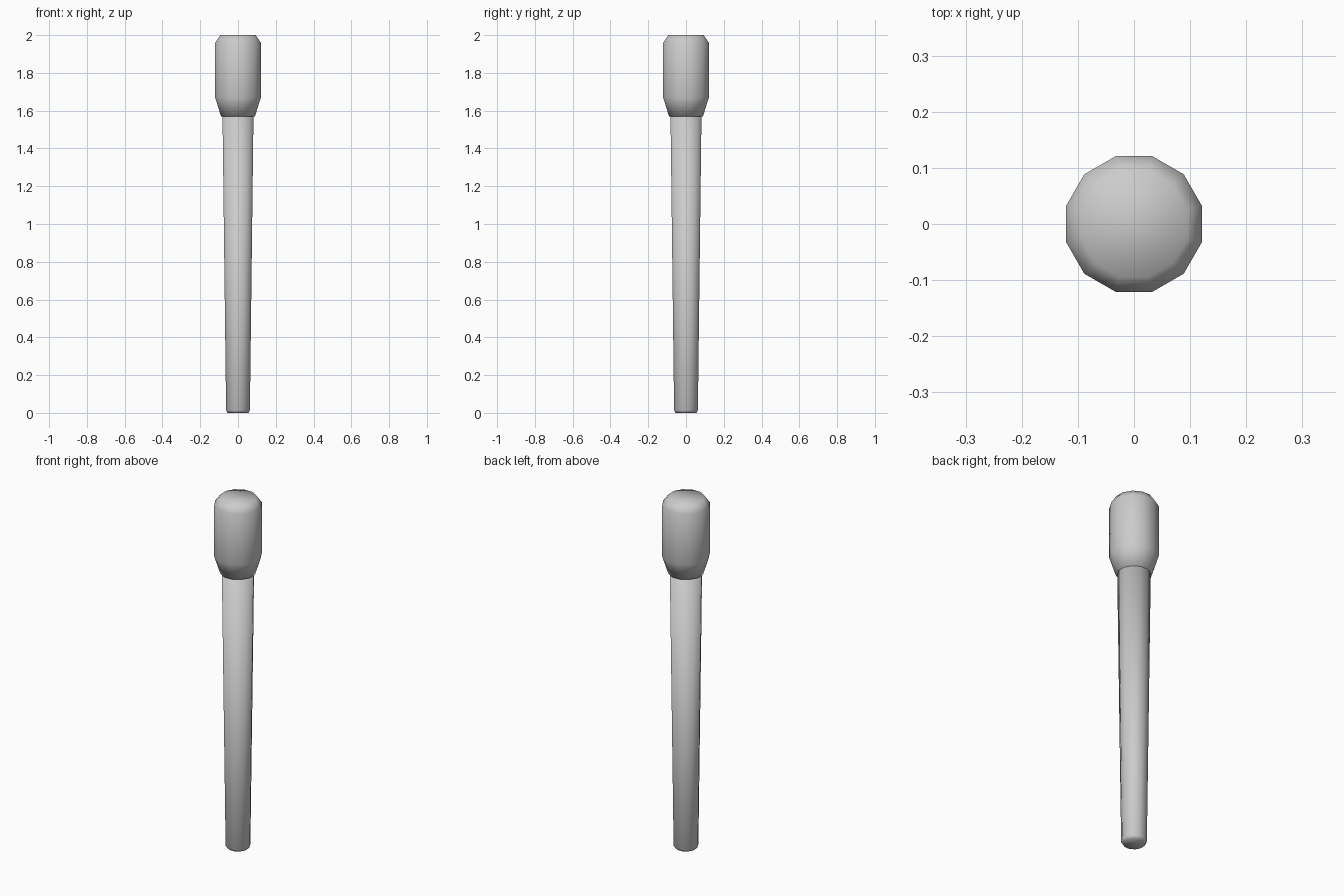
import bpy, bmesh
from math import cos, sin, pi

if "Cube" in bpy.data.objects:
    bpy.data.objects.remove(bpy.data.objects["Cube"])

SIDES = 12


def turned(name, profile):
    """Lathe a 12-sided closed solid; profile holds (half width across flats, z)."""
    bm = bmesh.new()
    rings = []
    for half, z in profile:
        r = half / cos(pi / SIDES)
        angles = [(i + 0.5) * 2 * pi / SIDES for i in range(SIDES)]
        rings.append([bm.verts.new((r * cos(a), r * sin(a), z)) for a in angles])
    for low, high in zip(rings, rings[1:]):
        for i in range(SIDES):
            j = (i + 1) % SIDES
            bm.faces.new((low[i], low[j], high[j], high[i]))
    bm.faces.new(rings[0][::-1])
    bm.faces.new(rings[-1])
    for f in bm.faces:
        f.smooth = True
    mesh = bpy.data.meshes.new(name)
    bm.to_mesh(mesh)
    bm.free()
    obj = bpy.data.objects.new(name, mesh)
    bpy.context.collection.objects.link(obj)
    return obj


# Tapered shaft with a small chamfer at the foot
turned("shaft", [(0.055, 0), (0.063, 0.013), (0.082, 1.575)])

# Wider head with a tapered collar and chamfered top
turned("head", [(0.09, 1.57), (0.121, 1.67), (0.121, 1.96), (0.094, 2.0)])
